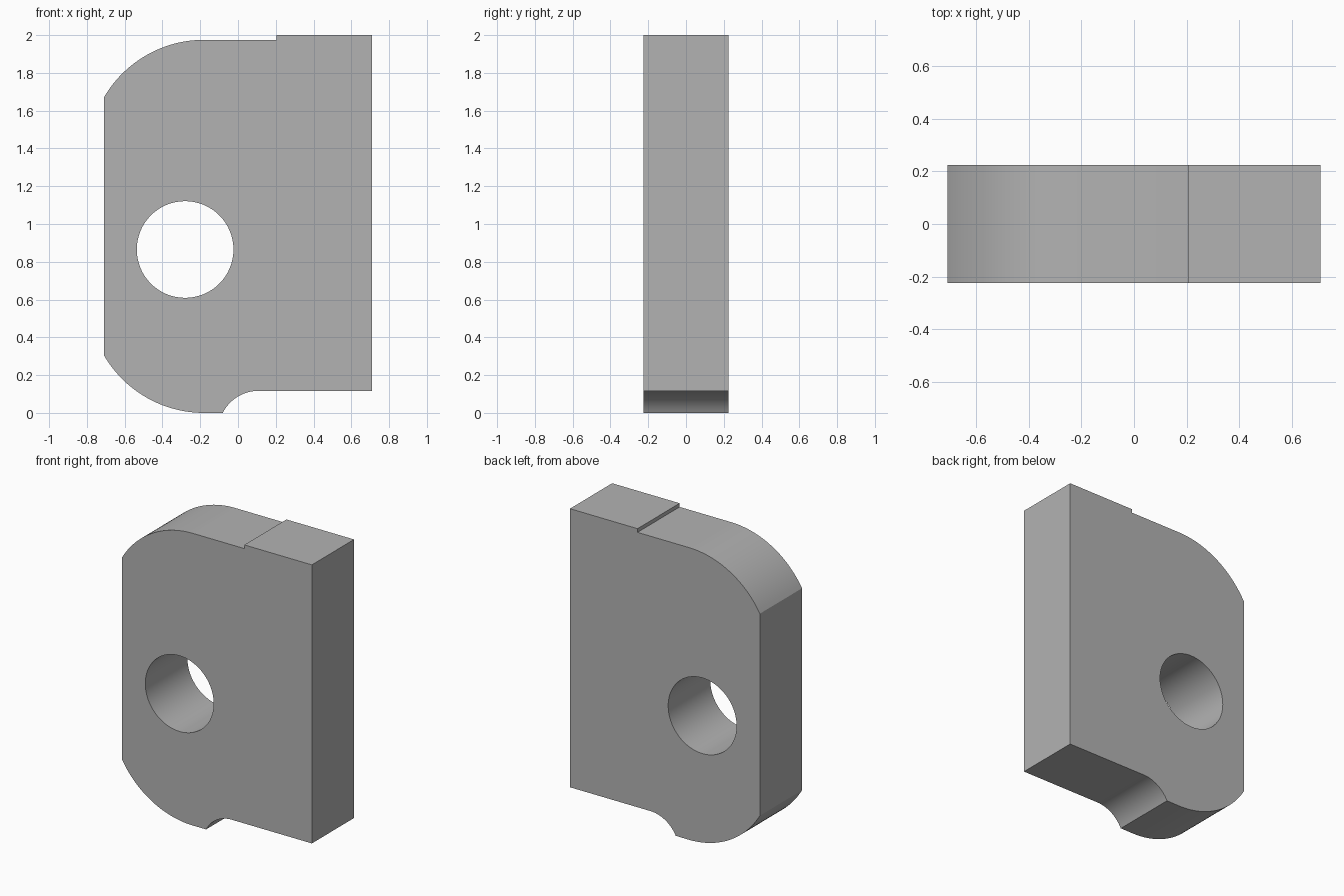
import bpy, bmesh
from math import sin, cos, radians, atan2, pi

cube = bpy.data.objects.get("Cube")
if cube:
    bpy.data.objects.remove(cube, do_unlink=True)

HALF_DEPTH = 0.225

grey = bpy.data.materials.new("plain grey")
grey.use_nodes = True
grey.diffuse_color = (0.45, 0.45, 0.45, 1)
grey.node_tree.nodes["Principled BSDF"].inputs["Base Color"].default_value = grey.diffuse_color


def arc(cx, cz, radius, start, end, steps=24):
    """Points along an arc in the front plane, angles in radians."""
    angles = [start + (end - start) * i / steps for i in range(steps + 1)]
    return [(cx + radius * cos(a), cz + radius * sin(a)) for a in angles]


def prism(name, outline, half_depth):
    """Extrude a front outline symmetrically along y."""
    bm = bmesh.new()
    face = bm.faces.new([bm.verts.new((x, -half_depth, z)) for x, z in outline])
    moved = bmesh.ops.extrude_face_region(bm, geom=[face])["geom"]
    bmesh.ops.translate(bm, vec=(0, 2 * half_depth, 0),
                        verts=[v for v in moved if isinstance(v, bmesh.types.BMVert)])
    bmesh.ops.recalc_face_normals(bm, faces=bm.faces)
    mesh = bpy.data.meshes.new(name)
    bm.to_mesh(mesh)
    bm.free()
    mesh.materials.append(grey)
    obj = bpy.data.objects.new(name, mesh)
    bpy.context.collection.objects.link(obj)
    return obj


# Plate outline: stepped top, two large rounded corners, concave bottom relief
LEFT, RIGHT, TOP, SHOULDER, LEDGE = -0.71, 0.71, 2.0, 1.975, 0.117
R, ARC_X = 0.613, -0.18
sweep = atan2(0.305, 0.53) * 2           # arc angle from tangent to the side wall
relief_x, relief_r = 0.11, 0.2145
relief_z = LEDGE - relief_r

outline = [(RIGHT, LEDGE), (RIGHT, TOP), (0.205, TOP), (0.205, SHOULDER)]
outline += arc(ARC_X, SHOULDER - R, R, pi / 2, pi / 2 + sweep)
outline += arc(ARC_X, R, R, 1.5 * pi - sweep, 1.5 * pi)
outline += arc(relief_x, relief_z, relief_r, pi - atan2(-relief_z, 0.19), pi / 2, 16)
plate = prism("plate", outline, HALF_DEPTH)

# Round through hole
circle = arc(-0.28, 0.865, 0.256, 0, 2 * pi, 64)[:-1]
cutter = prism("hole_cutter", circle, HALF_DEPTH * 2)
cutter.hide_render = True
hole = plate.modifiers.new("through_hole", "BOOLEAN")
hole.operation = "DIFFERENCE"
hole.solver = "EXACT"
hole.object = cutter

bpy.ops.object.select_all(action="DESELECT")
plate.select_set(True)
bpy.context.view_layer.objects.active = plate
bpy.ops.object.modifier_apply(modifier=hole.name)
bpy.data.objects.remove(cutter, do_unlink=True)

# Smooth curved walls, crisp edges
bpy.ops.object.shade_smooth_by_angle(angle=radians(20))
